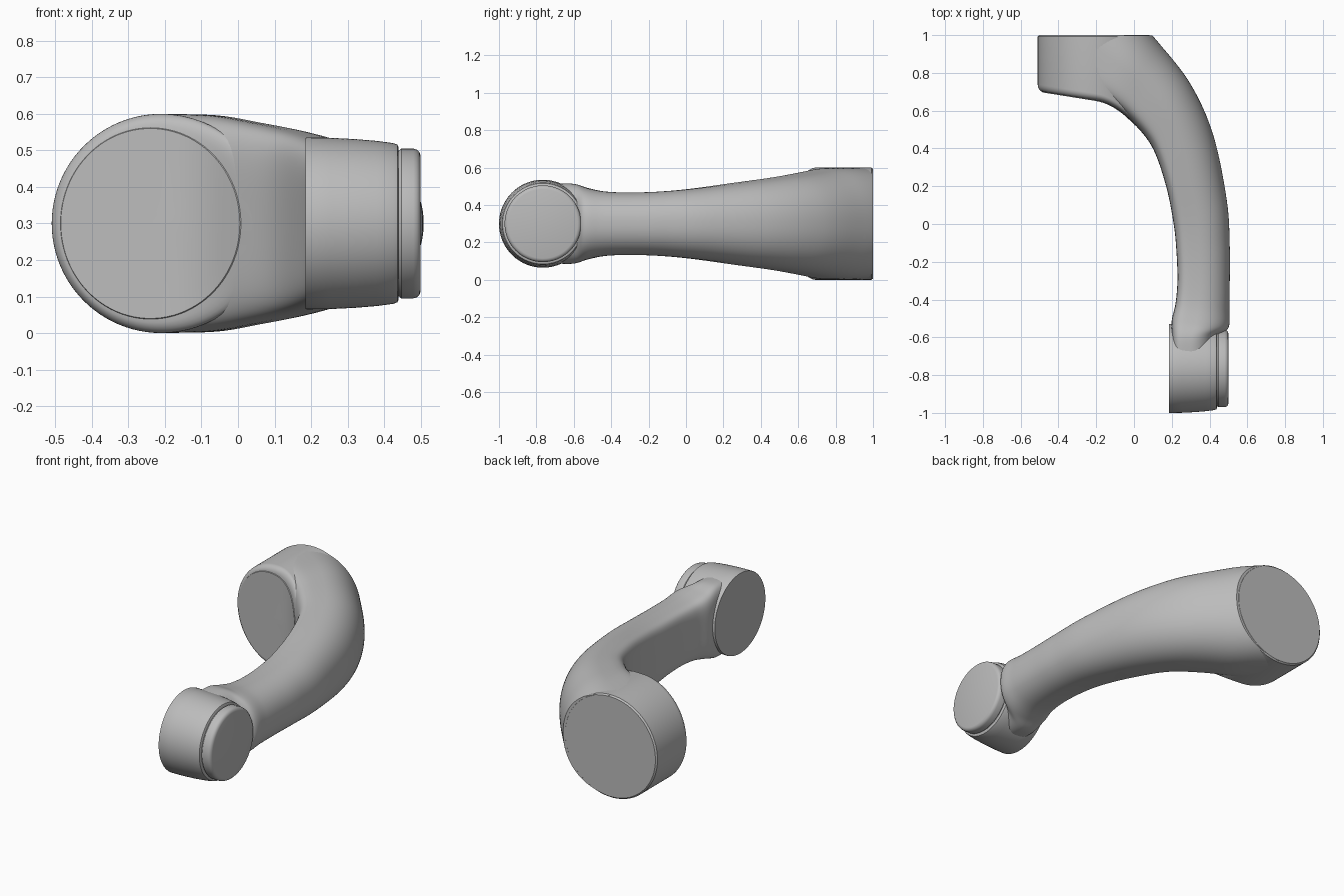
import bpy, bmesh
from math import cos, sin, pi, radians
from mathutils import Vector

if "Cube" in bpy.data.objects:
    bpy.data.objects.remove(bpy.data.objects["Cube"])

GREY = (0.5, 0.5, 0.5, 1)
mat = bpy.data.materials.new("plain grey")
mat.use_nodes = True
mat.diffuse_color = GREY
mat.node_tree.nodes["Principled BSDF"].inputs["Base Color"].default_value = GREY

MID = 0.3      # height of the centre line
SEG = 96


def loft(name, rings, cut_y=None):
    """Skin a list of equal closed rings and cap both ends."""
    bm = bmesh.new()
    loops = [[bm.verts.new(p) for p in ring] for ring in rings]
    n = len(loops[0])
    for a, b in zip(loops, loops[1:]):
        for i in range(n):
            j = (i + 1) % n
            bm.faces.new((a[i], a[j], b[j], b[i]))
    bm.faces.new(loops[0][::-1])
    bm.faces.new(loops[-1])
    if cut_y is not None:
        geom = bm.verts[:] + bm.edges[:] + bm.faces[:]
        res = bmesh.ops.bisect_plane(bm, geom=geom, plane_co=(0, cut_y, 0),
                                     plane_no=(0, 1, 0), clear_outer=True)
        edges = [e for e in res["geom_cut"] if isinstance(e, bmesh.types.BMEdge)]
        bmesh.ops.holes_fill(bm, edges=edges, sides=0)
    bmesh.ops.recalc_face_normals(bm, faces=bm.faces[:])
    mesh = bpy.data.meshes.new(name)
    bm.to_mesh(mesh)
    bm.free()
    mesh.materials.append(mat)
    obj = bpy.data.objects.new(name, mesh)
    bpy.context.collection.objects.link(obj)
    bpy.ops.object.select_all(action='DESELECT')
    obj.select_set(True)
    bpy.context.view_layer.objects.active = obj
    bpy.ops.object.shade_smooth_by_angle(angle=radians(35))
    return obj


def front_curve(x):
    """Plan curve of the inner face at the large end."""
    u = x + 0.2
    return 0.655 - 0.16 * u - 2.3 * max(u, 0) ** 2


def circle(cx, rx, rz):
    return [(cx + rx * cos(2 * pi * i / SEG), MID + rz * sin(2 * pi * i / SEG))
            for i in range(SEG)]


# Large joint: drum with a curved front face and a slightly raised disc
def drum_ring(cx, rx, rz, offset):
    return [(x, front_curve(x) + offset, z) for x, z in circle(cx, rx, rz)]


rings = [[(x, 1.0, z) for x, z in circle(-0.21, 0.292, 0.292)],
         [(x, 0.992, z) for x, z in circle(-0.21, 0.3, 0.3)]]
for k in range(7):                      # rounded front rim
    a = k / 6 * pi / 2
    s = 1 - cos(a)
    rings.append(drum_ring(-0.21 - 0.029 * s, 0.3 - 0.053 * s,
                           0.3 - 0.038 * s, 0.035 * (1 - sin(a))))
for s in (1, 0.98, 0.85, 0.7, 0.55, 0.4, 0.25, 0.1, 0.02):
    rings.append(drum_ring(-0.24, 0.245 * s, 0.26 * s, -0.004))
loft("large_joint", rings)

# Curved arm: inner point, outer point and half height at each station
stations = [
    (-0.2, 0.655, -0.21, 1.3, 0.3),
    (-0.1, 0.616, 0.0, 1.1, 0.296),
    (0.0, 0.531, 0.13, 0.96, 0.277),
    (0.1, 0.4, 0.3, 0.74, 0.25),
    (0.17, 0.2, 0.42, 0.47, 0.22),
    (0.21, 0.0, 0.492, 0.12, 0.188),
    (0.225, -0.15, 0.507, -0.12, 0.172),
    (0.23, -0.3, 0.507, -0.3, 0.167),
    (0.22, -0.42, 0.505, -0.45, 0.172),
    (0.2, -0.51, 0.5, -0.55, 0.19),
    (0.2, -0.6, 0.44, -0.6, 0.213),
    (0.2, -0.7, 0.43, -0.7, 0.213),
]


def spline(points, steps):
    """Catmull-Rom interpolation of the station rows."""
    pts = [Vector(p) for p in points]
    pts = [pts[0] * 2 - pts[1]] + pts + [pts[-1] * 2 - pts[-2]]
    out = []
    for a, b, c, d in zip(pts, pts[1:], pts[2:], pts[3:]):
        for k in range(steps):
            t = k / steps
            out.append(0.5 * (2 * b + (c - a) * t + (2 * a - 5 * b + 4 * c - d) * t ** 2
                              + (3 * b - a - 3 * c + d) * t ** 3))
    return out + [pts[-2]]


def arm_section(row):
    """Flat inner side with rounded corners, elliptical outer side."""
    xi, yi, xo, yo, h = row
    ring = []
    for i in range(SEG):
        a = 2 * pi * (i + 0.5) / SEG
        c, s = cos(a), sin(a)
        power = 2 / (5 if c < 0 else 2.2)
        t = 0.4 + (0.6 if c > 0 else -0.4) * abs(c) ** power
        z = h * abs(s) ** power * (1 if s > 0 else -1)
        ring.append((xi + (xo - xi) * t, yi + (yo - yi) * t, MID + z))
    return ring


loft("curved_arm", [arm_section(r) for r in spline(stations, 8)], cut_y=0.999)


# Small joint: tapered drum and separate end cap, both turned about x
def turned(name, profile):
    loft(name, [[(x, -0.765 + r * cos(2 * pi * i / SEG), MID + r * sin(2 * pi * i / SEG))
                 for i in range(SEG)] for x, r in profile])


turned("small_joint", [(0.185, 0.234), (0.188, 0.235), (0.25, 0.2345), (0.32, 0.231),
                       (0.38, 0.226), (0.425, 0.22), (0.436, 0.216), (0.44, 0.208)])
turned("end_cap", [(0.43, 0.196), (0.441, 0.2), (0.447, 0.205), (0.48, 0.205), (0.49, 0.202),
                   (0.497, 0.195), (0.5, 0.185)])
